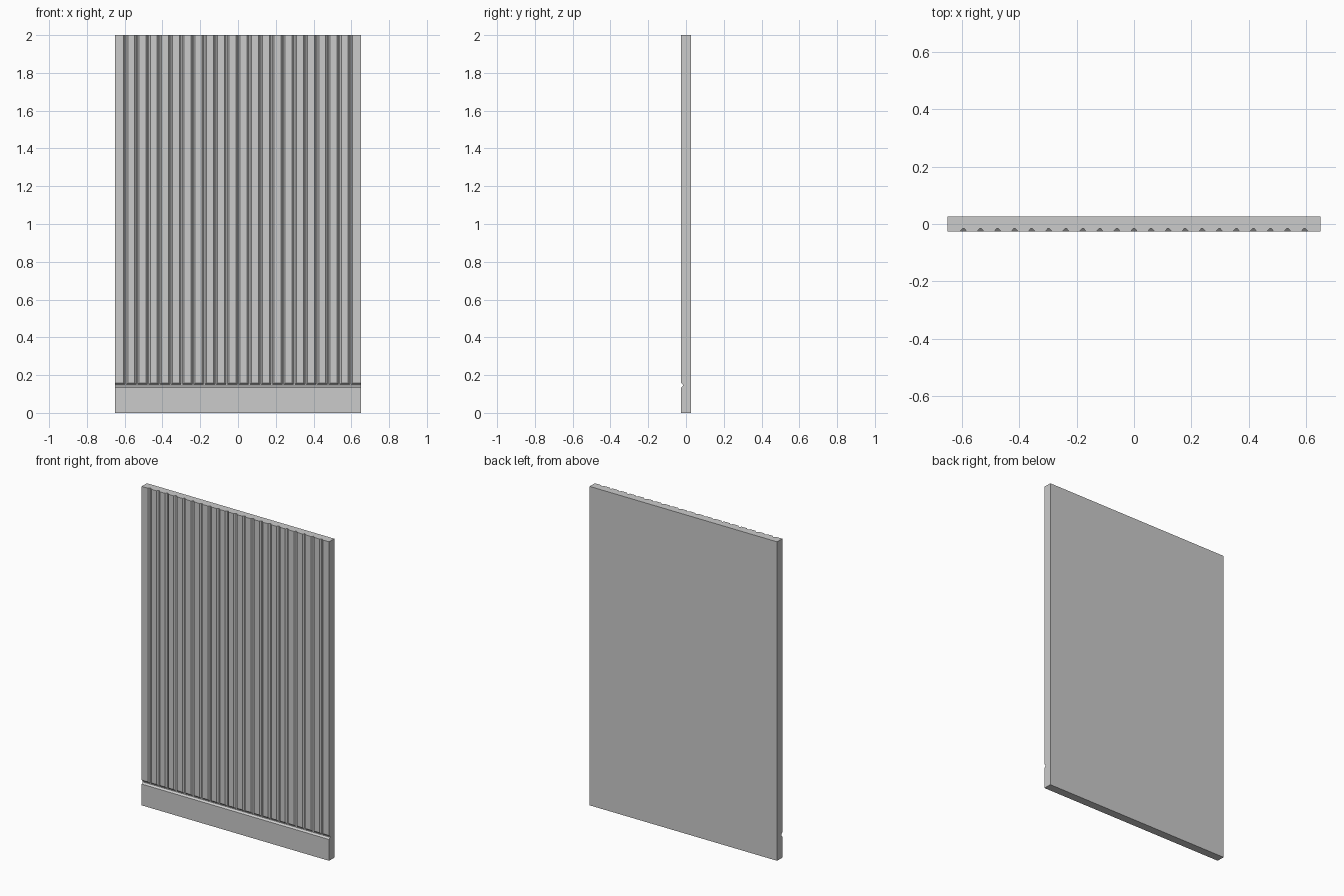
import bpy, bmesh
from mathutils import Vector

if "Cube" in bpy.data.objects:
    bpy.data.objects.remove(bpy.data.objects["Cube"])

W, T, H = 1.30, 0.052, 2.0
FRONT = -T / 2
PITCH, COUNT = 0.0595, 21
RAIL_Z = 0.146


def make_object(name, bm):
    bmesh.ops.recalc_face_normals(bm, faces=bm.faces[:])
    mesh = bpy.data.meshes.new(name)
    bm.to_mesh(mesh)
    bm.free()
    ob = bpy.data.objects.new(name, mesh)
    bpy.context.collection.objects.link(ob)
    return ob


def add_prism(bm, points, direction):
    face = bm.faces.new([bm.verts.new(p) for p in points])
    out = bmesh.ops.extrude_face_region(bm, geom=[face])
    verts = [g for g in out["geom"] if isinstance(g, bmesh.types.BMVert)]
    bmesh.ops.translate(bm, verts=verts, vec=Vector(direction))


def groove_section(half, tip, depth):
    # Tapered groove section, reaching past the front face
    over = 0.01
    wide = half + (half - tip) / depth * over
    return [(-wide, FRONT - over), (wide, FRONT - over),
            (tip, FRONT + depth), (-tip, FRONT + depth)]


# Solid board
bm = bmesh.new()
bmesh.ops.create_cube(bm, size=1)
for v in bm.verts:
    v.co = Vector((v.co.x * W, v.co.y * T, (v.co.z + 0.5) * H))
panel = make_object("grooved_panel", bm)

# Vertical grooves above the base rail
bm = bmesh.new()
for i in range(COUNT):
    x = (i - (COUNT - 1) / 2) * PITCH
    pts = [(x + u, y, RAIL_Z) for u, y in groove_section(0.0115, 0.003, 0.010)]
    add_prism(bm, pts, (0, 0, H))
vertical = make_object("vertical_groove_cutter", bm)

# Horizontal groove separating the base rail
bm = bmesh.new()
pts = [(-W, y, RAIL_Z + u) for u, y in groove_section(0.0125, 0.003, 0.0105)]
add_prism(bm, pts, (2 * W, 0, 0))
horizontal = make_object("rail_groove_cutter", bm)

# Cut the grooves, then bake the result into the panel
for cutter in (vertical, horizontal):
    cutter.hide_render = True
    mod = panel.modifiers.new(cutter.name, "BOOLEAN")
    mod.operation = "DIFFERENCE"
    mod.solver = "EXACT"
    mod.object = cutter
bpy.context.view_layer.update()
graph = bpy.context.evaluated_depsgraph_get()
baked = bpy.data.meshes.new_from_object(panel.evaluated_get(graph))
panel.modifiers.clear()
panel.data = baked
for cutter in (vertical, horizontal):
    bpy.data.objects.remove(cutter)
